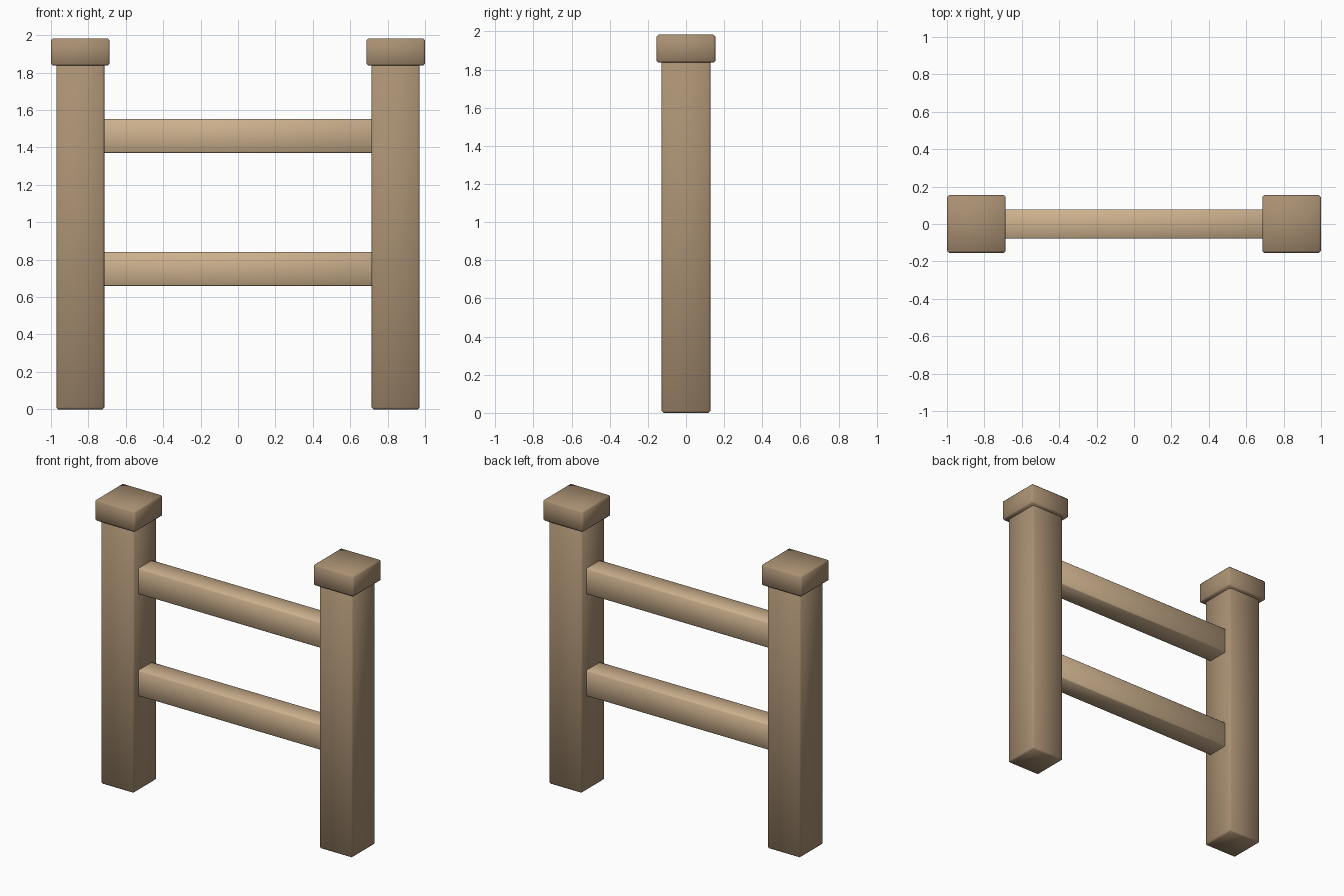
import bpy

if "Cube" in bpy.data.objects:
    bpy.data.objects.remove(bpy.data.objects["Cube"])


def material(name, color):
    mat = bpy.data.materials.new(name)
    mat.diffuse_color = (*color, 1)
    mat.use_nodes = True
    mat.node_tree.nodes["Principled BSDF"].inputs["Base Color"].default_value = mat.diffuse_color
    return mat


post_wood = material("post_wood", (0.40, 0.28, 0.17))
rail_wood = material("rail_wood", (0.61, 0.44, 0.27))


def block(name, center, size, mat, bevel=0.01):
    """Soft-shaded box with narrow chamfered edges."""
    bpy.ops.mesh.primitive_cube_add(size=1, location=center)
    ob = bpy.context.object
    ob.name = name
    ob.scale = size
    bpy.ops.object.transform_apply(location=False, rotation=False, scale=True)
    ob.data.materials.append(mat)
    bpy.ops.object.shade_smooth()
    mod = ob.modifiers.new("edge_bevel", 'BEVEL')
    mod.width = bevel
    mod.segments = 1
    mod.limit_method = 'NONE'
    return ob


# Posts with overhanging caps
for side, x in (("left", -0.843), ("right", 0.843)):
    block(f"{side}_post", (x, 0, 0.93), (0.256, 0.256, 1.86), post_wood)
    block(f"{side}_post_cap", (x, 0, 1.91), (0.314, 0.308, 0.146), post_wood)

# Rails, ends set into the posts
for name, z in (("lower_rail", 0.75), ("upper_rail", 1.461)):
    block(name, (0, 0, z), (1.64, 0.156, 0.18), rail_wood, 0.006)
